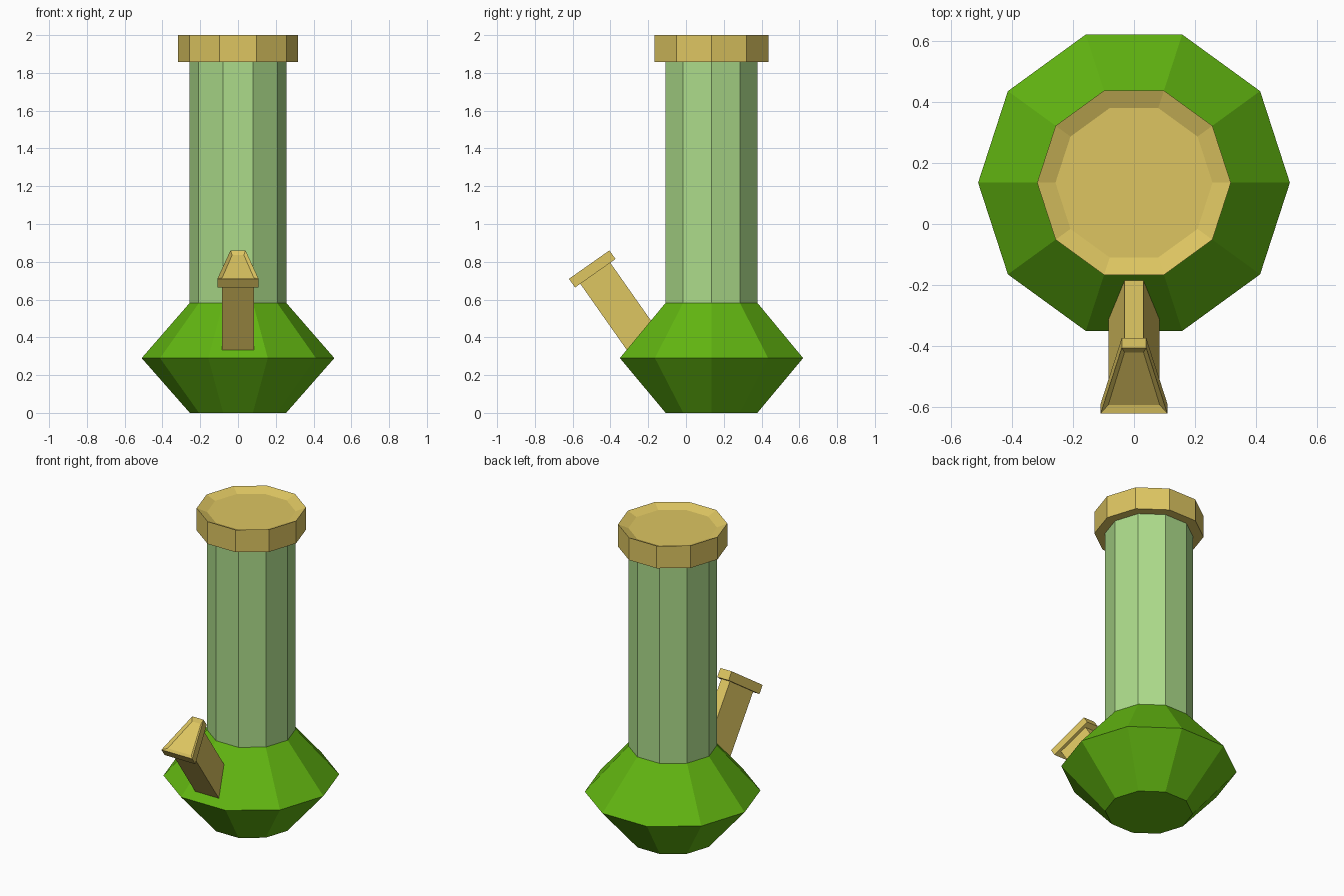
import bpy, bmesh, math
from mathutils import Vector

if "Cube" in bpy.data.objects:
    bpy.data.objects.remove(bpy.data.objects["Cube"])


def material(name, rgb):
    def lin(c):
        c /= 255
        return c / 12.92 if c <= 0.04045 else ((c + 0.055) / 1.055) ** 2.4
    m = bpy.data.materials.new(name)
    m.diffuse_color = (*[lin(c) for c in rgb], 1)
    m.use_nodes = True
    m.node_tree.nodes["Principled BSDF"].inputs["Base Color"].default_value = m.diffuse_color
    return m


green = material("leaf green", (98, 182, 17))
pale = material("pale green", (172, 219, 138))
gold = material("dull gold", (221, 197, 97))


def loft(name, rings, mat):
    """Skin a list of equal-length point rings and close both ends."""
    bm = bmesh.new()
    loops = [[bm.verts.new(p) for p in ring] for ring in rings]
    n = len(loops[0])
    for a, b in zip(loops, loops[1:]):
        for i in range(n):
            j = (i + 1) % n
            bm.faces.new((a[i], a[j], b[j], b[i]))
    bm.faces.new(loops[0][::-1])
    bm.faces.new(loops[-1])
    bmesh.ops.recalc_face_normals(bm, faces=bm.faces)
    me = bpy.data.meshes.new(name)
    bm.to_mesh(me)
    bm.free()
    me.materials.append(mat)
    ob = bpy.data.objects.new(name, me)
    bpy.context.collection.objects.link(ob)
    return ob


def turned(name, profile, mat, sides=10, cy=0.135):
    """Ten-sided turned part from (radius, z) pairs."""
    angles = [2 * math.pi * i / sides for i in range(sides)]
    loft(name, [[(r * math.cos(a), cy + r * math.sin(a), z) for a in angles]
                for r, z in profile], mat)


# Round base, neck and dished cap
turned("base", [(0.255, 0), (0.51, 0.29), (0.255, 0.583)], green)
turned("neck", [(0.257, 0.56), (0.257, 1.88)], pale)
turned("cap", [(0.317, 1.857), (0.317, 2.0), (0.257, 1.975)], gold)

# Tilted spout: trapezoid sections along a leaning axis
axis = Vector((0, -0.575, 0.818))
perp = Vector((0, 0.818, 0.575))
tip = Vector((0, -0.5125, 0.785))


def section(dist, low, high, half):
    """Trapezoid: low = half width on the front side, high = on the back side."""
    c = tip - axis * dist
    x = Vector((1, 0, 0))
    return [c - perp * half - x * low, c - perp * half + x * low,
            c + perp * half + x * high, c + perp * half - x * high]


loft("spout_stem", [section(0.56, 0.084, 0.031, 0.097),
                    section(0.03, 0.084, 0.031, 0.097)], gold)
loft("spout_rim", [section(0.056, 0.109, 0.04, 0.131),
                   section(0, 0.109, 0.04, 0.131),
                   section(0.012, 0.084, 0.031, 0.105)], gold)
